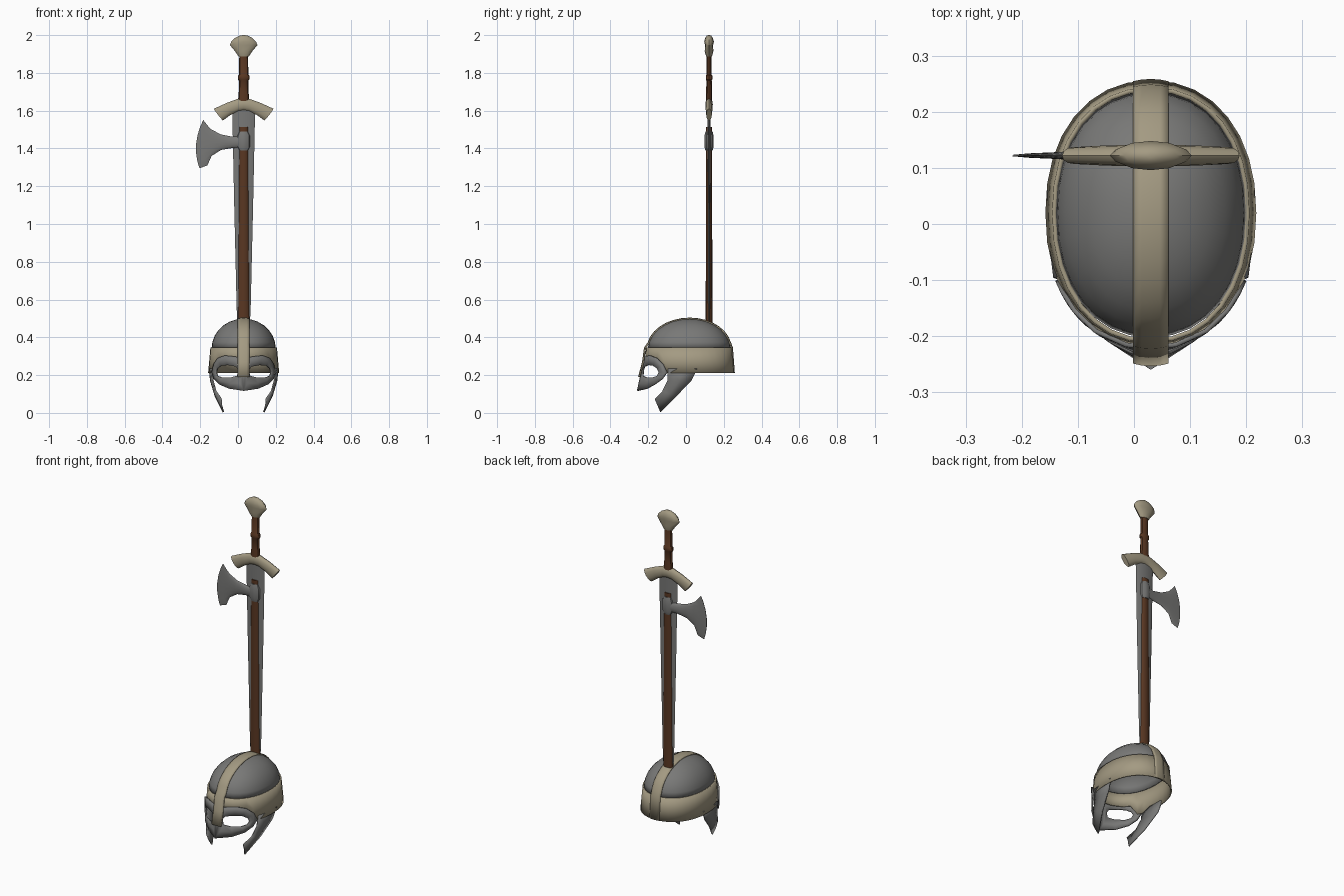
import bpy, bmesh, math

if "Cube" in bpy.data.objects:
    bpy.data.objects.remove(bpy.data.objects["Cube"])

CX, CY, SY = 0.03, 0.02, 0.122   # helmet centre x, helmet centre y, sword plane y


def material(name, rgb):
    m = bpy.data.materials.new(name)
    m.diffuse_color = (*rgb, 1)
    m.use_nodes = True
    m.node_tree.nodes["Principled BSDF"].inputs["Base Color"].default_value = m.diffuse_color
    return m


STEEL = material("steel grey", (0.19, 0.19, 0.185))
BRASS = material("pale brass", (0.37, 0.325, 0.225))
WOOD = material("dark brown wood", (0.10, 0.038, 0.016))


def make(name, verts, faces, mat, thick=0, mirror=False, angle=35):
    bm = bmesh.new()
    vs = [bm.verts.new(v) for v in verts]
    for f in faces:
        bm.faces.new([vs[i] for i in f])
    bmesh.ops.remove_doubles(bm, verts=bm.verts, dist=1e-5)
    bmesh.ops.recalc_face_normals(bm, faces=bm.faces)
    me = bpy.data.meshes.new(name)
    bm.to_mesh(me)
    bm.free()
    me.materials.append(mat)
    for p in me.polygons:
        p.use_smooth = True
    me.set_sharp_from_angle(angle=math.radians(angle))
    ob = bpy.data.objects.new(name, me)
    ob.location = (CX, 0, 0)
    bpy.context.collection.objects.link(ob)
    if mirror:
        ob.modifiers.new("mirror", 'MIRROR')
    if thick:
        s = ob.modifiers.new("thickness", 'SOLIDIFY')
        s.thickness, s.offset = thick, 0
    return ob


def grid(name, rows, mat, closed=False, **kw):
    """Sheet through rows of points."""
    n = len(rows[0])
    faces = []
    for r in range(len(rows) - 1):
        for c in range(n if closed else n - 1):
            d = (c + 1) % n
            faces.append((r * n + c, r * n + d, (r + 1) * n + d, (r + 1) * n + c))
    return make(name, [p for row in rows for p in row], faces, mat, **kw)


def loft(name, sections, mat, n=10, **kw):
    """Solid through oval sections (xa, za, xb, zb, half depth, bulge in x)."""
    verts, faces = [], []
    for xa, za, xb, zb, t, bulge in sections:
        for i in range(n):
            a = math.tau * i / n
            c, s = math.cos(a), math.sin(a)
            verts.append(((xa + xb) / 2 + c * (xa - xb) / 2 + bulge * s * s,
                          SY + t * s, (za + zb) / 2 + c * (za - zb) / 2))
    for r in range(len(sections) - 1):
        for i in range(n):
            j = (i + 1) % n
            faces.append((r * n + i, r * n + j, (r + 1) * n + j, (r + 1) * n + i))
    faces += [tuple(range(n)), tuple(range((len(sections) - 1) * n, len(sections) * n))]
    return make(name, verts, faces, mat, **kw)


def stack(name, rows, mat, n=10, **kw):
    """Upright solid from (z, half width, half depth)."""
    return loft(name, [(w, z, -w, z, t, 0) for z, w, t in rows], mat, n, **kw)


def oval(th, ax, front, back):
    """Helmet outline; angle 0 faces the front."""
    s, c = math.sin(th), math.cos(th)
    x = math.copysign(abs(s) ** 0.92, s) * ax
    y = math.copysign(abs(c) ** 0.92, c)
    return x, CY - y * (front if c > 0 else back)


# Helmet dome
N = 32
dome = []
for k in range(8):
    e = math.radians(90 * k / 7)
    ring = []
    for i in range(N):
        f = max(math.cos(e), 0)
        x, y = oval(math.tau * i / N, 0.166 * f, 0.218 * f, 0.212 * f)
        ring.append((x, y, 0.34 + 0.155 * math.sin(e)))
    dome.append(ring)
grid("helmet_dome", dome, STEEL, closed=True, thick=0.008, angle=60)

# Brow band, raised at the front to clear the eyes
band = []
for k in range(3):
    ring = []
    for i in range(N):
        th = math.tau * i / N
        away = math.degrees(min(th, math.tau - th))
        low = 0.268 if away < 54 else 0.212
        z = 0.347 + (low - 0.347) * k / 2
        f = (0.347 - z) / 0.135
        x, y = oval(th, 0.172 + 0.012 * f, 0.228 + 0.008 * f, 0.22 + 0.012 * f)
        ring.append((x, y, z))
    band.append(ring)
grid("brow_band", band, BRASS, closed=True, thick=0.008, angle=40)

# Crest strip running from the nose over the dome to the back edge
path = [(-0.25, 0.19), (-0.229, 0.27), (-0.219, 0.345)]
for k in range(1, 16):
    a = math.pi * k / 16
    r = 0.224 if k < 8 else 0.219
    path.append((CY - r * math.cos(a), 0.34 + 0.161 * math.sin(a)))
path += [(0.245, 0.345), (0.255, 0.212)]
strip = []
for y, z in path:
    row = []
    for dx in (-0.031, -0.016, 0, 0.016, 0.031):
        k = math.sqrt(1 - (dx / 0.168) ** 2)
        row.append((dx, CY + (y - CY) * k, 0.34 + (z - 0.34) * k if z > 0.34 else z))
    strip.append(row)
grid("crest_strip", strip, BRASS, thick=0.007, angle=60)

# Eye guard: a ring around each eye as (angle, height), pushed forward at the nose
outer = [(0, .285), (12, .298), (30, .304), (45, .29), (56, .258), (62, .215),
         (55, .18), (42, .152), (22, .128), (0, .117)]
inner = [(7, .225), (11, .245), (25, .253), (38, .25), (46, .235), (49, .214),
         (46, .196), (36, .187), (20, .187), (9, .196)]


def mask_point(deg, z):
    x, y = oval(math.radians(deg), 0.187, 0.24, 0.24)
    push = max(0, 1 - x / 0.08) * max(0, 0.28 - z) * 0.22
    return x, y - push, z


mid = [((a + c) / 2, (b + d) / 2) for (a, b), (c, d) in zip(outer, inner)]
grid("eye_guard", [[mask_point(*p) for p in loop] for loop in (outer, mid, inner)],
     STEEL, closed=True, thick=0.008, mirror=True, angle=45)

# Cheek flaps
front_edge = [(.170, -.095, .235), (.163, -.098, .17), (.148, -.125, .115), (.120, -.165, .075)]
back_edge = [(.181, .06, .235), (.174, .028, .17), (.150, -.05, .09), (.107, -.135, .004)]
flap = []
for f, b in zip(front_edge, back_edge):
    m = [(p + q) / 2 for p, q in zip(f, b)]
    m[0] += 0.004
    flap.append([f, m, b])
grid("cheek_flap", flap, STEEL, thick=0.008, mirror=True, angle=50)

# Sword
stack("sword_blade", [(0.34, 0.004, 0.003), (0.42, 0.03, 0.006), (0.55, 0.037, 0.007),
                      (1.1, 0.05, 0.008), (1.62, 0.061, 0.009)], STEEL, n=8, angle=25)
stack("sword_grip", [(1.64, 0.031, 0.017), (1.70, 0.026, 0.016), (1.76, 0.025, 0.015),
                     (1.765, 0.03, 0.018), (1.785, 0.03, 0.018), (1.79, 0.025, 0.015),
                     (1.9, 0.023, 0.014)], WOOD)
stack("sword_pommel", [(1.888, 0.028, 0.016), (1.915, 0.046, 0.023), (1.947, 0.073, 0.021),
                       (1.965, 0.066, 0.026), (1.985, 0.046, 0.02), (1.997, 0.022, 0.012),
                       (2.0, 0.006, 0.004)], BRASS, n=12, angle=45)
half = [(0.03, 1.663, 0.028, 1.596, 0.019, 0), (0.09, 1.641, 0.07, 1.577, 0.018, 0),
        (0.158, 1.61, 0.11, 1.548, 0.015, 0.003)]
left = [(-a, b, -c, d, t, -u) for a, b, c, d, t, u in reversed(half)]
loft("sword_guard", left + [(0, 1.666, 0, 1.6, 0.02, 0)] + half, BRASS, n=12, angle=45)

# Axe
stack("axe_haft", [(0.44, 0.031, 0.018), (0.9, 0.029, 0.017), (1.513, 0.025, 0.016)],
      WOOD, n=12)
stack("axe_socket", [(1.388, 0.024, 0.02), (1.408, 0.036, 0.025), (1.468, 0.036, 0.025),
                     (1.49, 0.024, 0.02)], STEEL, n=10)
loft("axe_bit", [(-0.01, 1.468, -0.01, 1.402, 0.02, 0), (-0.06, 1.462, -0.06, 1.402, 0.013, 0),
                 (-0.12, 1.474, -0.12, 1.392, 0.009, 0), (-0.17, 1.5, -0.17, 1.36, 0.006, 0),
                 (-0.19, 1.52, -0.192, 1.31, 0.004, -0.025),
                 (-0.214, 1.55, -0.234, 1.295, 0.0008, -0.028)], STEEL, n=16, angle=40)
